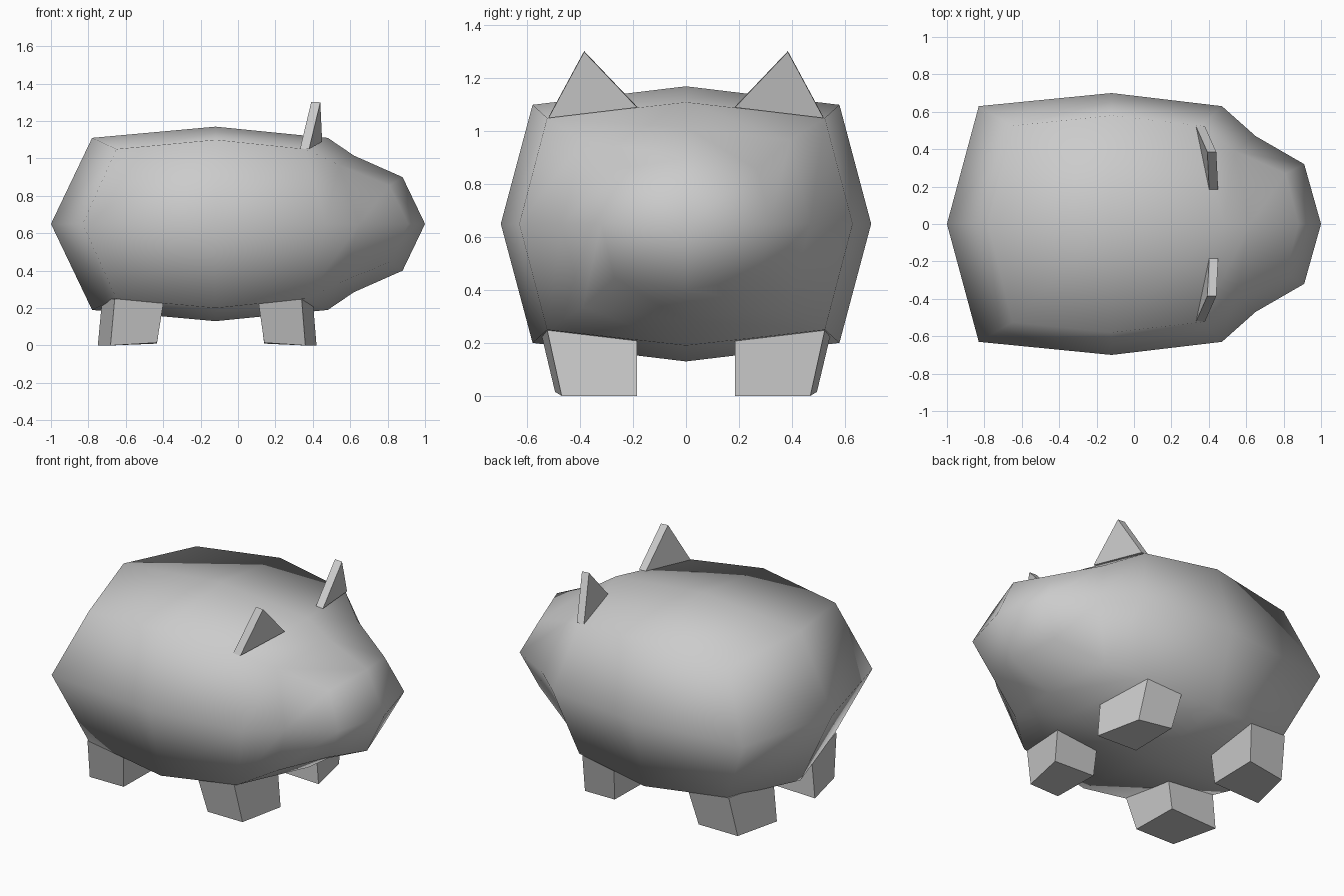
import bpy, bmesh

cube = bpy.data.objects.get("Cube")
if cube:
    bpy.data.objects.remove(cube, do_unlink=True)

grey = bpy.data.materials.new("plain grey")
grey.use_nodes = True
colour = (0.6, 0.6, 0.6, 1)
grey.diffuse_color = colour
grey.node_tree.nodes["Principled BSDF"].inputs["Base Color"].default_value = colour


def finish(bm, name):
    bmesh.ops.recalc_face_normals(bm, faces=bm.faces)
    mesh = bpy.data.meshes.new(name)
    bm.to_mesh(mesh)
    bm.free()
    mesh.materials.append(grey)
    obj = bpy.data.objects.new(name, mesh)
    bpy.context.collection.objects.link(obj)
    return obj


def prism(name, start, end):
    """Solid between two matching outlines."""
    bm = bmesh.new()
    a = [bm.verts.new(p) for p in start]
    b = [bm.verts.new(p) for p in end]
    bm.faces.new(a)
    bm.faces.new(b)
    for i in range(len(a)):
        j = (i + 1) % len(a)
        bm.faces.new((a[i], a[j], b[j], b[i]))
    return finish(bm, name)


# Body: eight-sided rings from tail to snout
MID_Z = 0.65
# x at ridge, x at flank, x at corner, half height, half width, corner y, corner z
RINGS = [
    (-0.78, -0.83, -0.65, 0.46, 0.63, 0.525, 0.40),
    (-0.12, -0.12, -0.12, 0.52, 0.70, 0.58, 0.45),
    (0.48, 0.47, 0.36, 0.46, 0.63, 0.525, 0.40),
    (0.62, 0.65, 0.54, 0.365, 0.47, 0.39, 0.315),
    (0.88, 0.91, 0.81, 0.25, 0.32, 0.27, 0.205),
]
bm = bmesh.new()
loops = []
for ridge, flank, corner, h, w, cy, cz in RINGS:
    outline = [(ridge, 0, h), (corner, cy, cz), (flank, w, 0), (corner, cy, -cz),
               (ridge, 0, -h), (corner, -cy, -cz), (flank, -w, 0), (corner, -cy, cz)]
    loops.append([bm.verts.new((x, y, MID_Z + z)) for x, y, z in outline])
for a, b in zip(loops, loops[1:]):
    for i in range(8):
        j = (i + 1) % 8
        bm.faces.new((a[i], a[j], b[j], b[i]))

# Tail and snout caps: four quads around a centre point
for loop, tip in ((loops[0], -1), (loops[-1], 1)):
    centre = bm.verts.new((tip, 0, MID_Z))
    for i in range(0, 8, 2):
        bm.faces.new((centre, loop[i], loop[i + 1], loop[(i + 2) % 8]))
for face in bm.faces:
    face.smooth = True
finish(bm, "body")

# Legs and ears, mirrored across y
LEG_TOP = [(0.34, 0.525, 0.25), (0.40, 0.185, 0.24), (0.11, 0.185, 0.24), (0.11, 0.545, 0.225)]
LEG_FOOT = [(0.36, 0.47, 0), (0.42, 0.185, 0), (0.14, 0.185, 0.01), (0.14, 0.495, 0.015)]
EAR_FRONT = [(0.38, 0.52, 1.05), (0.45, 0.185, 1.09), (0.44, 0.385, 1.30)]

for side, s in (("left", 1), ("right", -1)):
    prism("front_leg_" + side,
          [(x, s * y, z) for x, y, z in LEG_TOP],
          [(x, s * y, z) for x, y, z in LEG_FOOT])
    prism("back_leg_" + side,
          [(-0.275 - 1.13 * x, s * y, z) for x, y, z in LEG_TOP],
          [(-0.275 - 1.13 * x, s * y, z) for x, y, z in LEG_FOOT])
    prism("ear_" + side,
          [(x, s * y, z) for x, y, z in EAR_FRONT],
          [(x - 0.048, s * y, z + 0.003) for x, y, z in EAR_FRONT])
